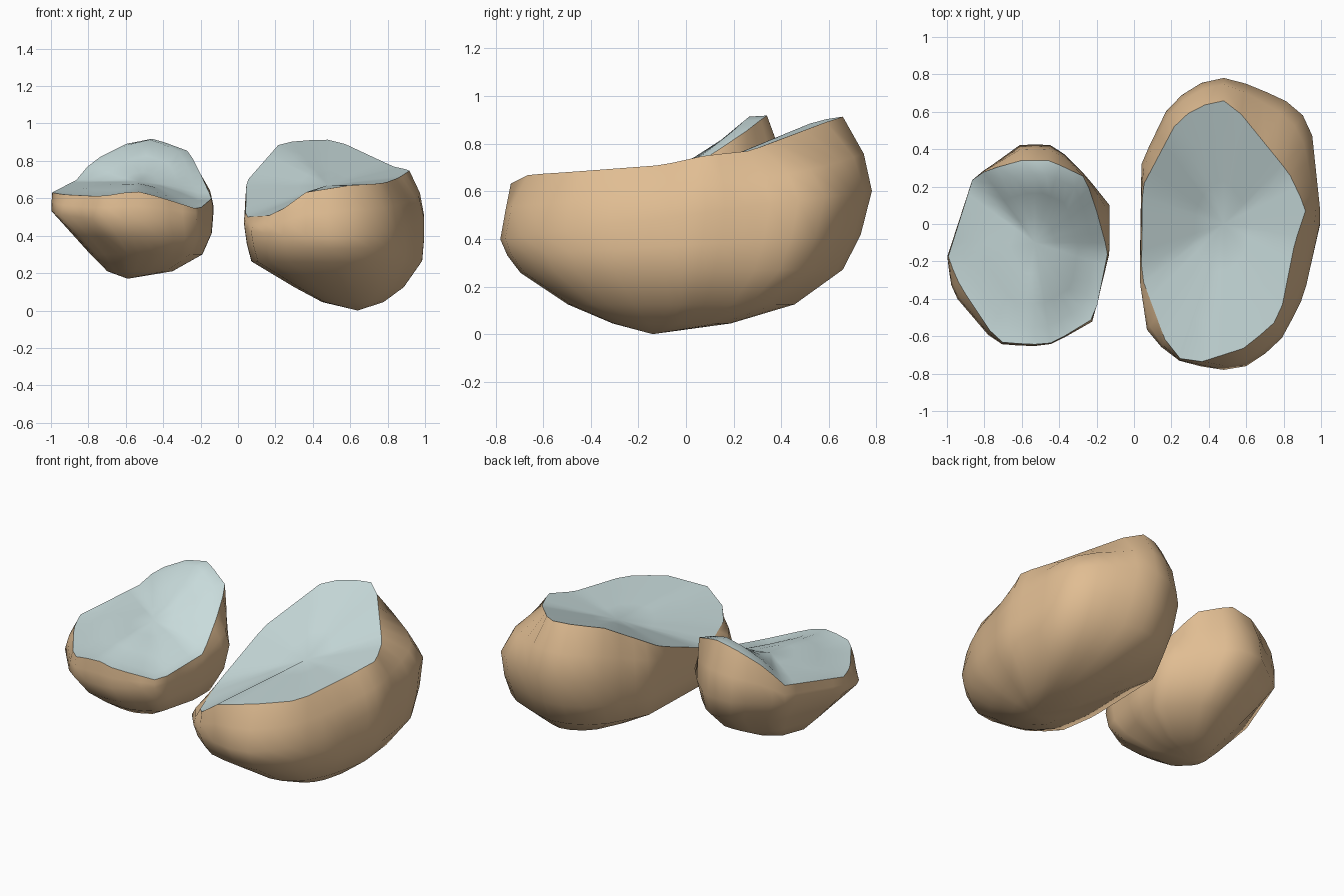
import bpy, math
from mathutils import Vector

if "Cube" in bpy.data.objects:
    bpy.data.objects.remove(bpy.data.objects["Cube"])

N = 40

def material(name, col):
    m = bpy.data.materials.new(name)
    m.diffuse_color = (*col, 1)
    m.use_nodes = True
    m.node_tree.nodes["Principled BSDF"].inputs["Base Color"].default_value = m.diffuse_color
    return m

RIND = material("tan_rind", (0.75, 0.51, 0.29))
CUT = material("pale_blue_cut", (0.58, 0.71, 0.71))

def resample(loop, c):
    """Cast N rays from c and intersect them with the closed outline."""
    out = []
    for k in range(N):
        a = 2 * math.pi * k / N
        d = Vector((math.cos(a), math.sin(a)))
        for i in range(len(loop)):
            p, q = Vector(loop[i - 1]), Vector(loop[i])
            e = q - p
            den = d.x * e.y - d.y * e.x
            if abs(den) < 1e-9:
                continue
            w = p.xy - Vector(c)
            t = (w.x * e.y - w.y * e.x) / den
            s = (w.x * d.y - w.y * d.x) / den
            if t > 0 and 0 <= s <= 1:
                out.append(p + e * s)
                break
    return out

def make(name, verts, faces, mat):
    me = bpy.data.meshes.new(name)
    me.from_pydata(verts, [], faces)
    me.materials.append(mat)
    ob = bpy.data.objects.new(name, me)
    bpy.context.collection.objects.link(ob)
    bpy.ops.object.select_all(action='DESELECT')
    ob.select_set(True)
    bpy.context.view_layer.objects.active = ob
    bpy.ops.object.shade_smooth_by_angle(angle=math.radians(65))

def bands(n):
    """Quads joining n stacked rings, upper ring first."""
    return [(r * N + k, (r + 1) * N + k, (r + 1) * N + (k + 1) % N, r * N + (k + 1) % N)
            for r in range(n - 1) for k in range(N)]

def fan(start, tip):
    return [(start + k, tip, start + (k + 1) % N) for k in range(N)]

def stone(name, c, rim, outline, tilt, rings, bottom, mid_z, cut_profile):
    rim = resample(rim, c)
    flat = resample([(x, y, 0) for x, y in outline], c)
    xs, ys = [p[0] for p in outline], [p[1] for p in outline]
    lo, hi = (min(xs), min(ys)), (max(xs), max(ys))
    # rounded rind: rim, shoulder, tilted belt, then the outline squeezed into smaller boxes
    belt = [Vector((p.x, p.y, min(tilt[0] + tilt[1] * p.y, r.z - 0.02)))
            for p, r in zip(flat, rim)]
    verts = list(rim)
    verts += [Vector((r.x + .72 * (b.x - r.x), r.y + .72 * (b.y - r.y), (r.z + b.z) / 2))
              for r, b in zip(rim, belt)]
    verts += belt
    for z, slope, x0, x1, y0, y1 in rings:
        for p in flat:
            x = x0 + (p.x - lo[0]) / (hi[0] - lo[0]) * (x1 - x0)
            y = y0 + (p.y - lo[1]) / (hi[1] - lo[1]) * (y1 - y0)
            verts.append(Vector((x, y, z + slope * y)))
    n = len(rings) + 3
    verts.append(Vector(bottom))
    make(name + "_rind", verts, bands(n) + fan((n - 1) * N, n * N), RIND)
    # broken cut face: (inward fraction, height fraction) towards the middle
    mid = Vector((c[0], c[1], mid_z))
    verts = list(rim)
    for f, h in cut_profile:
        verts += [Vector((p.x + f * (mid.x - p.x), p.y + f * (mid.y - p.y),
                          p.z + h * (mid.z - p.z))) for p in rim]
    verts.append(mid)
    n = len(cut_profile) + 1
    make(name + "_cut_face", verts, [f[::-1] for f in bands(n) + fan((n - 1) * N, n * N)], CUT)

# large half on the right
stone("large_half", (0.48, 0),
      [(.04, -.28, .5), (.045, .2, .69), (.22, .53, .89), (.3, .6, .905), (.45, .67, .915),
       (.53, .64, .91), (.83, .27, .77), (.92, .08, .75), (.86, -.1, .71), (.78, -.5, .68),
       (.6, -.66, .67), (.35, -.74, .63), (.2, -.71, .51)],
      [(.03, -.3), (.04, .33), (.18, .62), (.3, .73), (.44, .787), (.55, .77), (.77, .68),
       (.88, .62), (.95, .5), (1, .03), (.91, -.38), (.8, -.6), (.72, -.68), (.6, -.76),
       (.45, -.785), (.2, -.72), (.07, -.57)],
      (.5, .13),
      [(.375, .06, .045, 1, -.755, .74), (.265, .01, .07, .99, -.7, .665),
       (.125, 0, .3, .89, -.5, .46), (.045, 0, .45, .78, -.31, .19)],
      (.64, -.14, 0), .67, [(.3, .3), (.65, .65)])

# small half on the left
stone("small_half", (-.53, -.1),
      [(-.995, -.18, .63), (-.86, .25, .7), (-.78, .29, .8), (-.6, .34, .89), (-.45, .34, .92),
       (-.26, .25, .85), (-.2, .07, .73), (-.14, -.15, .6), (-.21, -.5, .54), (-.43, -.635, .61),
       (-.55, -.645, .64), (-.73, -.63, .61), (-.93, -.33, .62)],
      [(-1, -.18), (-.86, .25), (-.78, .3), (-.6, .43), (-.42, .42), (-.25, .25), (-.13, .1),
       (-.13, -.15), (-.22, -.52), (-.43, -.64), (-.55, -.655), (-.74, -.64), (-.97, -.37)],
      (.55, .1),
      [(.42, .05, -.89, -.14, -.61, .35), (.3, 0, -.79, -.19, -.5, .2),
       (.21, 0, -.7, -.35, -.36, .02)],
      (-.59, -.18, .17), .69, [(.17, .02), (.4, .4), (.7, .78)])
